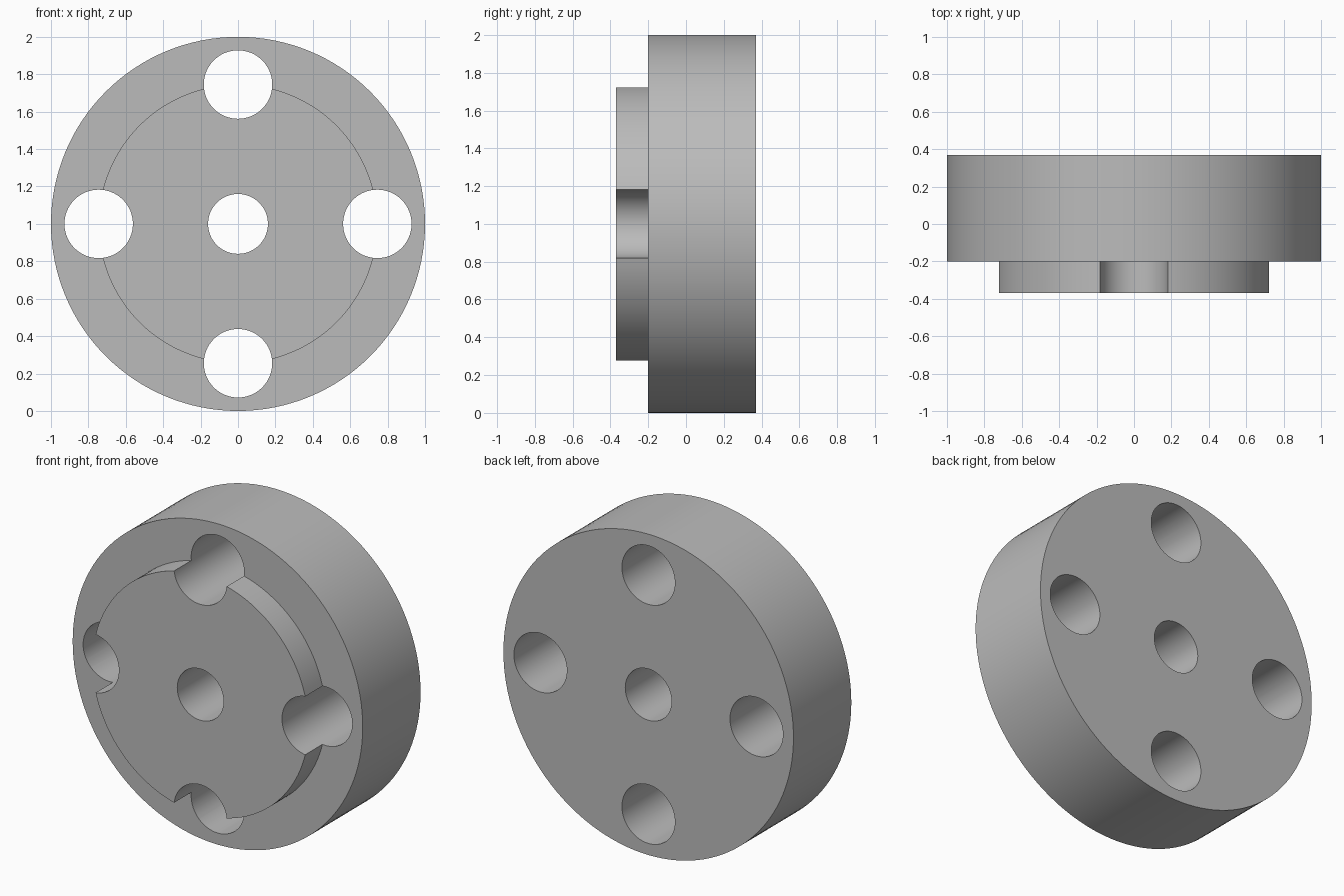
import bpy
import bmesh
from math import radians, pi, sin, cos
from mathutils import Matrix, Vector

if "Cube" in bpy.data.objects:
    bpy.data.objects.remove(bpy.data.objects["Cube"], do_unlink=True)

CENTRE_Z = 1.0
BACK, STEP, FRONT = 0.37, -0.2, -0.37
BOSS_RADIUS = 0.745
SEGMENTS = 128

grey = bpy.data.materials.new("plain grey")
grey.use_nodes = True
colour = (0.5, 0.5, 0.5, 1)
grey.diffuse_color = colour
grey.node_tree.nodes["Principled BSDF"].inputs["Base Color"].default_value = colour


def make_object(name, bm):
    bmesh.ops.recalc_face_normals(bm, faces=bm.faces)
    mesh = bpy.data.meshes.new(name)
    bm.to_mesh(mesh)
    bm.free()
    mesh.materials.append(grey)
    obj = bpy.data.objects.new(name, mesh)
    bpy.context.collection.objects.link(obj)
    return obj


def ring(bm, radius, y):
    angles = [2 * pi * i / SEGMENTS for i in range(SEGMENTS)]
    return [bm.verts.new((radius * cos(a), y, CENTRE_Z + radius * sin(a))) for a in angles]


# Stepped disc with a raised boss on the front
bm = bmesh.new()
profile = [(1, BACK), (1, STEP), (BOSS_RADIUS, STEP), (BOSS_RADIUS, FRONT)]
rings = [ring(bm, r, y) for r, y in profile]
for a, b in zip(rings, rings[1:]):
    for i in range(SEGMENTS):
        j = (i + 1) % SEGMENTS
        bm.faces.new((a[i], a[j], b[j], b[i]))
bm.faces.new(rings[0])
bm.faces.new(rings[-1])
disc = make_object("stepped_disc", bm)

# Through holes: one in the middle and four around the boss edge
holes = [(0, 0, 0.16)]
for i in range(4):
    a = i * pi / 2
    holes.append((BOSS_RADIUS * cos(a), BOSS_RADIUS * sin(a), 0.183))
bm = bmesh.new()
for x, z, radius in holes:
    place = Matrix.Translation(Vector((x, 0, CENTRE_Z + z))) @ Matrix.Rotation(pi / 2, 4, "X")
    bmesh.ops.create_cone(bm, cap_ends=True, segments=64, radius1=radius,
                          radius2=radius, depth=2, matrix=place)
cutter = make_object("hole_cutter", bm)
cutter.hide_render = True

cut = disc.modifiers.new("holes", "BOOLEAN")
cut.operation = "DIFFERENCE"
cut.solver = "EXACT"
cut.object = cutter

# Apply the cut, drop the cutter and smooth the round walls
for obj in bpy.context.selected_objects:
    obj.select_set(False)
disc.select_set(True)
bpy.context.view_layer.objects.active = disc
bpy.ops.object.modifier_apply(modifier=cut.name)
bpy.data.objects.remove(cutter, do_unlink=True)
bpy.ops.object.shade_smooth_by_angle(angle=radians(30))
